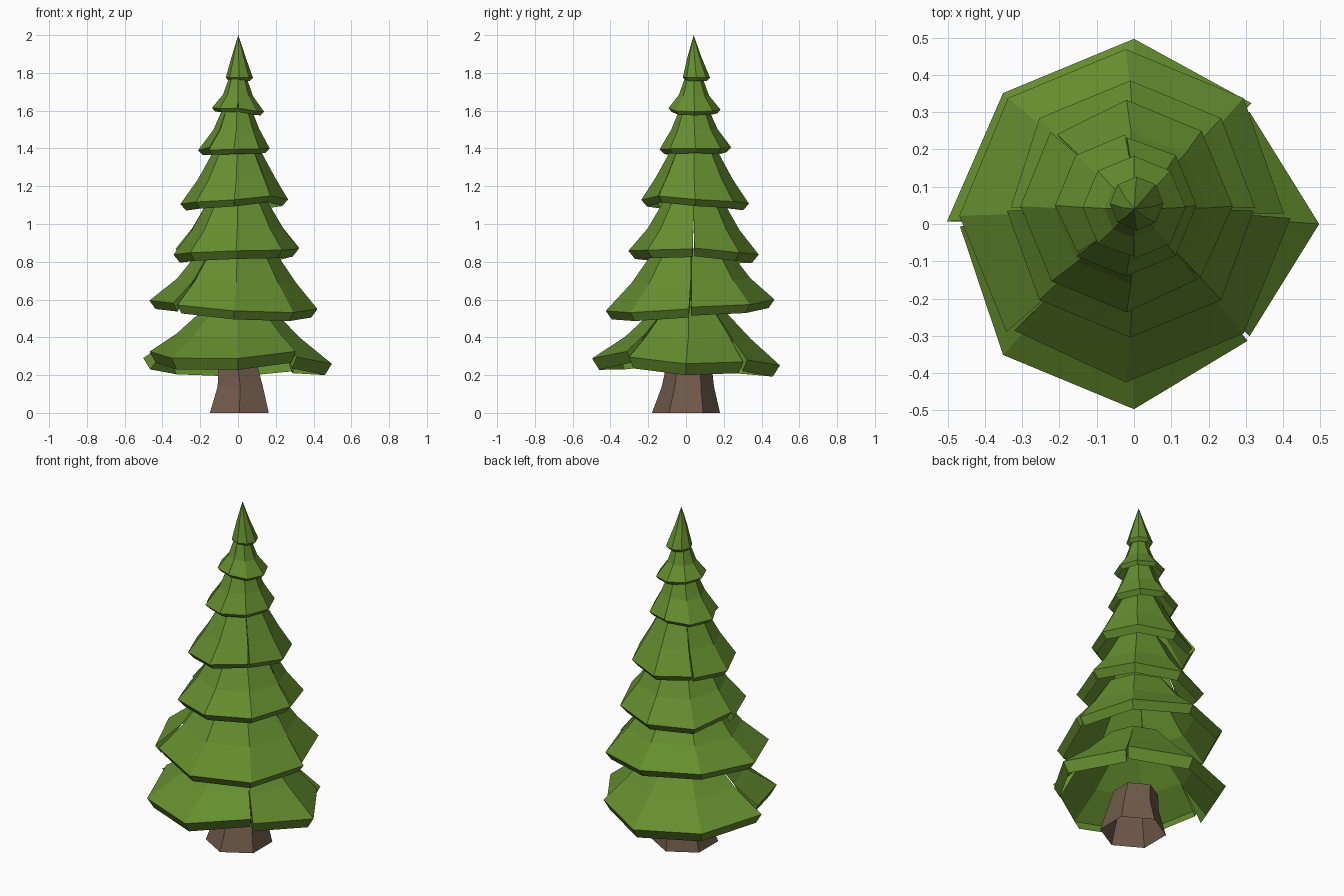
import bpy, bmesh, math

if "Cube" in bpy.data.objects:
    bpy.data.objects.remove(bpy.data.objects["Cube"])

def material(name, rgb):
    m = bpy.data.materials.new(name)
    m.diffuse_color = (*rgb, 1)
    m.use_nodes = True
    m.node_tree.nodes["Principled BSDF"].inputs["Base Color"].default_value = m.diffuse_color
    return m

GREEN = material("needle green", (0.13, 0.27, 0.028))
BROWN = material("bark brown", (0.16, 0.102, 0.07))

def finish(bm, name, mat):
    bmesh.ops.remove_doubles(bm, verts=bm.verts, dist=0.0005)
    me = bpy.data.meshes.new(name)
    bm.to_mesh(me)
    bm.free()
    me.materials.append(mat)
    ob = bpy.data.objects.new(name, me)
    bpy.context.collection.objects.link(ob)

def tier(name, centre, top_centre, profile, tilt=(0, 0), slits=None, gap=0.8):
    """Eight-sided drooping sheet. profile: (radius, height) of top, mid, rim and lip.
    slits: column number (45 degree steps from +x) -> radius factor and lift
    of the edge before the cut, then of the edge after it."""
    bm = bmesh.new()
    slits = slits or {}
    (cx, cy), (tx, ty) = centre, top_centre

    def column(k, side=0):
        a = math.radians(45 * k)
        grow, lift = 1.0, tilt[0] * math.cos(a) + tilt[1] * math.sin(a)
        if side:
            g0, l0, g1, l1 = slits[k % 8]
            grow = g0 if side < 0 else g1
            lift += l0 if side < 0 else l1
        out = []
        for (r, z), w in zip(profile, (0, 0.4, 1, 1)):
            b = a + math.radians(gap * side * w)
            f = 1 + (grow - 1) * w
            s = max(w, 0.2)
            x, y = tx + (cx - tx) * s, ty + (cy - ty) * s
            out.append(bm.verts.new((x + r * f * math.cos(b), y + r * f * math.sin(b), z + lift * w)))
        return out

    keys = sorted(slits)
    if keys:
        pieces = [[column(s, 1)] + [column(k) for k in range(s + 1, e)] + [column(e, -1)]
                  for s, e in zip(keys, keys[1:] + [keys[0] + 8])]
    else:
        ring = [column(k) for k in range(8)]
        pieces = [ring + ring[:1]]
    for cols in pieces:
        for c, d in zip(cols, cols[1:]):
            for i in range(3):
                bm.faces.new((c[i], c[i + 1], d[i + 1], d[i]))
        if keys:
            # folded edge beside each slit
            c, d = cols[0], cols[-1]
            bm.faces.new((c[3], c[2], c[1]))
            bm.faces.new((d[1], d[2], d[3]))
    finish(bm, name, GREEN)

# needle skirts, bottom to top
tier("branch_tier_1", (0, 0), (0, 0.02),
     ((0.17, 0.56), (0.33, 0.40), (0.497, 0.27), (0.46, 0.21)), (-0.01, -0.018),
     {1: (0.87, 0.02, 0.91, 0.03), 4: (1.01, 0.01, 0.94, 0.045), 7: (0.88, 0.05, 0.87, 0.02)})
tier("branch_tier_2", (-0.022, 0.022), (0, 0.03),
     ((0.19, 0.87), (0.315, 0.70), (0.447, 0.57), (0.415, 0.525)), (-0.025, 0.03),
     {0: (0.99, 0.005, 0.95, 0.015), 5: (1.0, 0.015, 0.96, 0.005)})
tier("branch_tier_3", (-0.01, 0.04), (0, 0.04),
     ((0.14, 1.15), (0.245, 0.97), (0.345, 0.848), (0.31, 0.805)), (0.01, -0.01),
     {0: (0.96, 0.01, 0.97, 0.015), 4: (0.93, 0.03, 0.96, 0.0)})
tier("branch_tier_4", (-0.02, 0.048), (0, 0.04),
     ((0.09, 1.45), (0.205, 1.24), (0.285, 1.118), (0.255, 1.083)), (0.012, -0.01),
     {3: (0.94, 0.015, 1.0, 0.015), 7: (0.96, 0.015, 0.97, 0.015)})
tier("branch_tier_5", (-0.022, 0.05), (0, 0.04),
     ((0.055, 1.66), (0.122, 1.5), (0.19, 1.395), (0.165, 1.37)), (0.005, 0),
     {2: (0.96, 0.01, 1.0, 0.01), 5: (0.95, 0.015, 1.0, 0.0)})
tier("branch_tier_6", (0, 0.045), (0, 0.04),
     ((0.03, 1.82), (0.08, 1.68), (0.138, 1.605), (0.12, 1.585)), (-0.01, 0),
     {6: (0.96, 0.008, 1.0, 0.008)})
tier("tree_tip", (0.007, 0.055), (0, 0.037),
     ((0.0, 2.0), (0.035, 1.89), (0.072, 1.775), (0.055, 1.757)))

# flared hexagonal trunk, open below, ending just inside the lowest skirt
bm = bmesh.new()
rings = []
for r, z, x, y in [(0.18, 0, 0.007, 0.0), (0.138, 0.14, 0.012, 0.01), (0.122, 0.24, 0.0, 0.015)]:
    rings.append([bm.verts.new((x + r * math.cos(math.tau * (k + 0.5) / 6),
                                y + r * math.sin(math.tau * (k + 0.5) / 6), z)) for k in range(6)])
for lo, hi in zip(rings, rings[1:]):
    for k in range(6):
        bm.faces.new((lo[k], lo[(k + 1) % 6], hi[(k + 1) % 6], hi[k]))
finish(bm, "trunk", BROWN)
